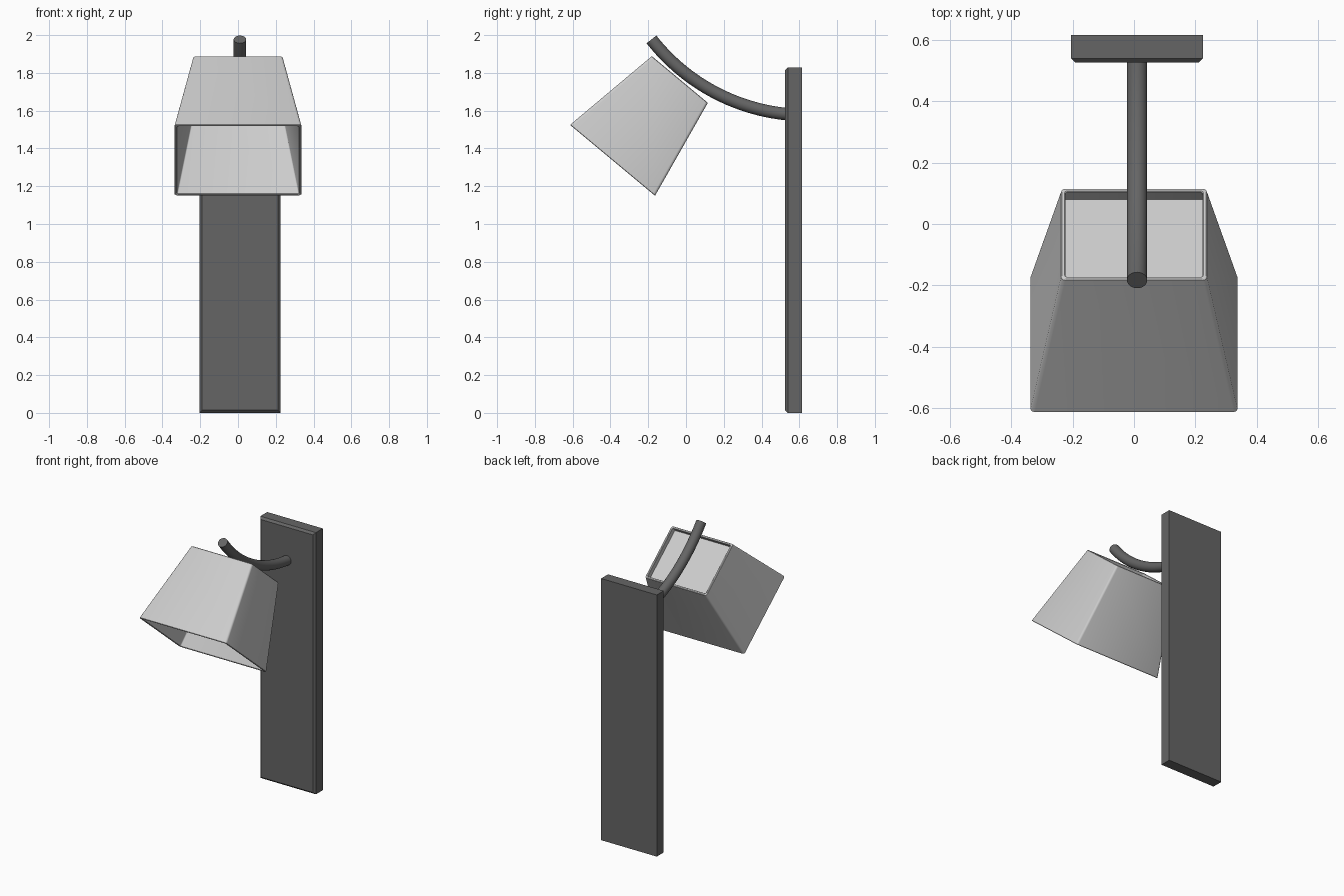
import bpy, bmesh, math
from mathutils import Matrix, Vector

if "Cube" in bpy.data.objects:
    bpy.data.objects.remove(bpy.data.objects["Cube"])


def material(name, v):
    m = bpy.data.materials.new(name)
    m.diffuse_color = (v, v, v, 1)
    m.use_nodes = True
    m.node_tree.nodes["Principled BSDF"].inputs["Base Color"].default_value = m.diffuse_color
    return m


DARK = material("dark_grey_metal", 0.13)
LIGHT = material("light_grey_shade", 0.6)


def finish(bm, name, mat, angle=35):
    bmesh.ops.recalc_face_normals(bm, faces=bm.faces)
    me = bpy.data.meshes.new(name)
    bm.to_mesh(me)
    bm.free()
    me.materials.append(mat)
    ob = bpy.data.objects.new(name, me)
    bpy.context.collection.objects.link(ob)
    bpy.ops.object.select_all(action='DESELECT')
    ob.select_set(True)
    bpy.context.view_layer.objects.active = ob
    bpy.ops.object.shade_smooth_by_angle(angle=math.radians(angle))
    return ob


def bridge(bm, a, b):
    n = len(a)
    for i in range(n):
        j = (i + 1) % n
        bm.faces.new((a[i], a[j], b[j], b[i]))


# Wall plate with chamfered front edges
bm = bmesh.new()
bmesh.ops.create_cube(bm, size=1)
bmesh.ops.transform(bm, verts=bm.verts, matrix=Matrix.Translation((0.01, 0.57, 0.914))
                    @ Matrix.Diagonal((0.43, 0.09, 1.828, 1)))
front = [e for e in bm.edges if all(v.co.y < 0.55 for v in e.verts)]
bmesh.ops.bevel(bm, geom=front, offset=0.014, segments=1, affect='EDGES')
finish(bm, "wall_plate", DARK, 20)

# Curved arm: round tube swept along an arc, starting inside the plate
R, START, END, RAD, SIDES = 1.043, math.radians(6), math.radians(52), 0.033, 24
path = [(0.56, 1.579, START)]
for i in range(25):
    t = START + (END - START) * i / 24
    path.append((0.53 - R * (math.sin(t) - math.sin(START)),
                 1.582 + R * (math.cos(START) - math.cos(t)), t))
bm = bmesh.new()
rings = []
for y, z, t in path:
    normal = Vector((0, math.sin(t), math.cos(t)))
    rings.append([bm.verts.new(Vector((0.01, y, z)) + RAD * (Vector((math.cos(a), 0, 0)) + normal * math.sin(a)))
                  for a in (2 * math.pi * k / SIDES for k in range(SIDES))])
for a, b in zip(rings, rings[1:]):
    bridge(bm, a, b)
bm.faces.new(rings[0])
bm.faces.new(rings[-1])
finish(bm, "curved_arm", DARK)

# Lamp shade: tapered rectangular shell, tilted forward
H, WALL = 0.557, 0.014
TILT = Matrix.Translation((0, -0.0325, 1.765)) @ Matrix.Rotation(math.radians(-39.8), 4, 'X')


def shade_ring(bm, depth, inset, r=0.014):
    """Rounded rectangle at a depth below the shade's top rim."""
    grow = 0.1 * depth / H
    hx, hy = 0.237 + grow - inset, 0.193 + grow - inset
    r = max(r - inset * 0.5, 0.005)
    ring = []
    for q, (sx, sy) in enumerate(((1, 1), (-1, 1), (-1, -1), (1, -1))):
        for k in range(4):
            a = math.pi / 2 * (q + k / 3)
            ring.append(bm.verts.new(TILT @ Vector((sx * (hx - r) + r * math.cos(a),
                                                    sy * (hy - r) + r * math.sin(a), -depth))))
    return ring


bm = bmesh.new()
c = 0.003  # softened rim
shell = [shade_ring(bm, d, i) for d, i in (
    (c, 0), (H - c, 0), (H, c), (H, WALL - c), (H - c, WALL), (c, WALL), (0, WALL - c), (0, c))]
for a, b in zip(shell, shell[1:] + shell[:1]):
    bridge(bm, a, b)
finish(bm, "lamp_shade", LIGHT)

# Recessed lid closing the top of the shade
bm = bmesh.new()
top, bottom = shade_ring(bm, 0.05, WALL - 0.002), shade_ring(bm, 0.062, WALL - 0.002)
bridge(bm, top, bottom)
bm.faces.new(top)
bm.faces.new(bottom)
finish(bm, "shade_lid", LIGHT)
